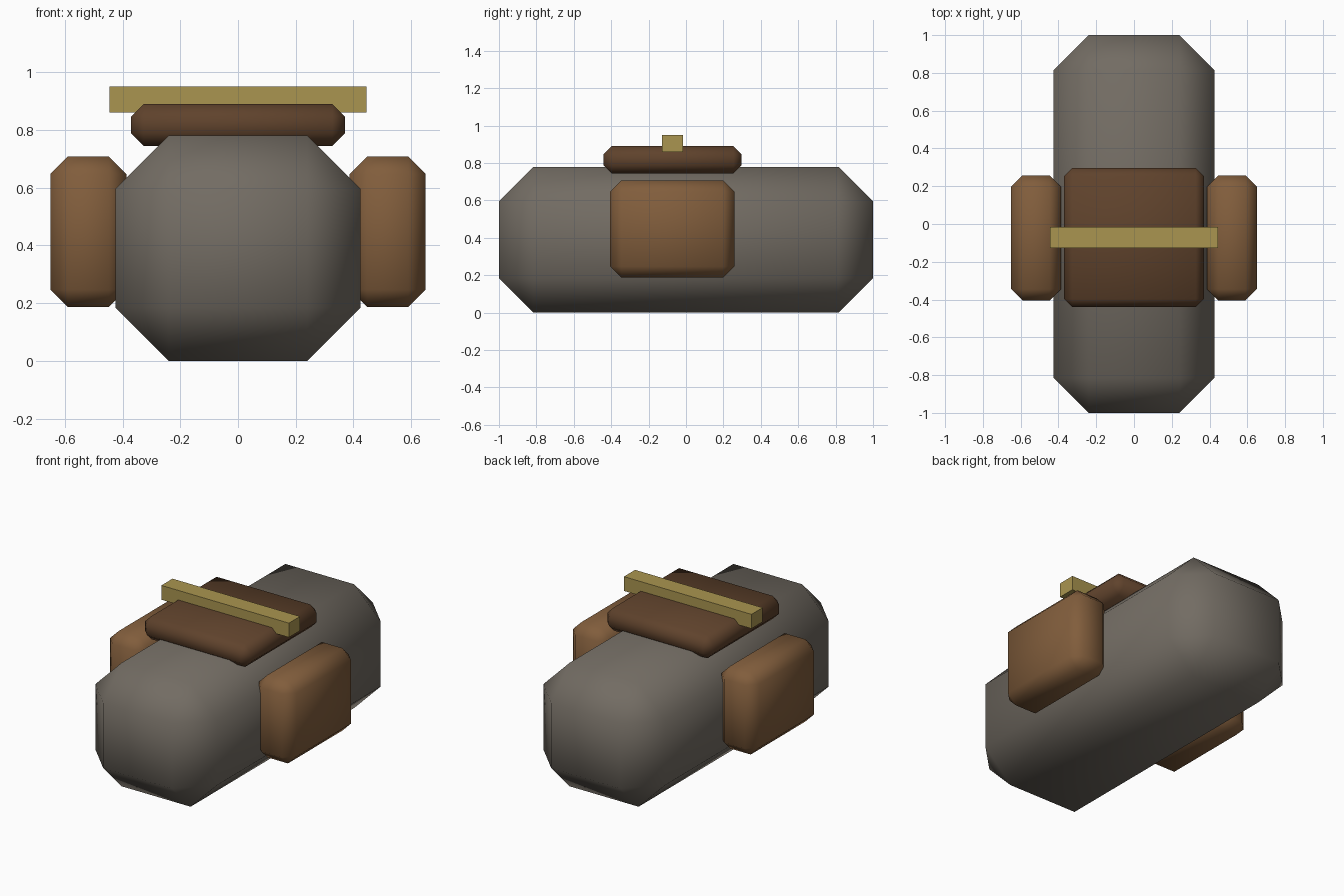
import bpy, bmesh

if "Cube" in bpy.data.objects:
    bpy.data.objects.remove(bpy.data.objects["Cube"])


def material(name, rgb):
    m = bpy.data.materials.new(name)
    m.diffuse_color = (*rgb, 1)
    m.use_nodes = True
    m.node_tree.nodes["Principled BSDF"].inputs["Base Color"].default_value = m.diffuse_color
    return m


def block(name, lo, hi, mat, chamfer=0.0):
    """Box between two corners, optionally chamfered and smooth shaded."""
    bm = bmesh.new()
    bmesh.ops.create_cube(bm, size=1)
    for v in bm.verts:
        v.co = [(a + b) / 2 + c * (b - a) for a, b, c in zip(lo, hi, v.co)]
    if chamfer:
        bmesh.ops.bevel(bm, geom=bm.edges[:], offset=chamfer, segments=1,
                        affect='EDGES', clamp_overlap=True)
        for f in bm.faces:
            f.smooth = True
    bmesh.ops.recalc_face_normals(bm, faces=bm.faces[:])
    me = bpy.data.meshes.new(name)
    bm.to_mesh(me)
    bm.free()
    me.materials.append(mat)
    ob = bpy.data.objects.new(name, me)
    bpy.context.collection.objects.link(ob)
    return ob


hide = material("hide", (0.17, 0.15, 0.125))
leather = material("leather", (0.22, 0.11, 0.045))
dark_leather = material("dark_leather", (0.115, 0.055, 0.025))
brass = material("brass", (0.40, 0.30, 0.08))

# Main body
block("body", (-0.425, -1, 0), (0.425, 1, 0.78), hide, 0.185)

# Saddle pad and the bar across it
block("saddle", (-0.37, -0.44, 0.745), (0.37, 0.297, 0.89), dark_leather, 0.043)
block("saddle_bar", (-0.445, -0.128, 0.86), (0.445, -0.017, 0.95), brass)

# Side bags
for side, x0, x1 in (("left", -0.65, -0.387), ("right", 0.387, 0.65)):
    block(side + "_bag", (x0, -0.405, 0.187), (x1, 0.258, 0.707), leather, 0.06)
